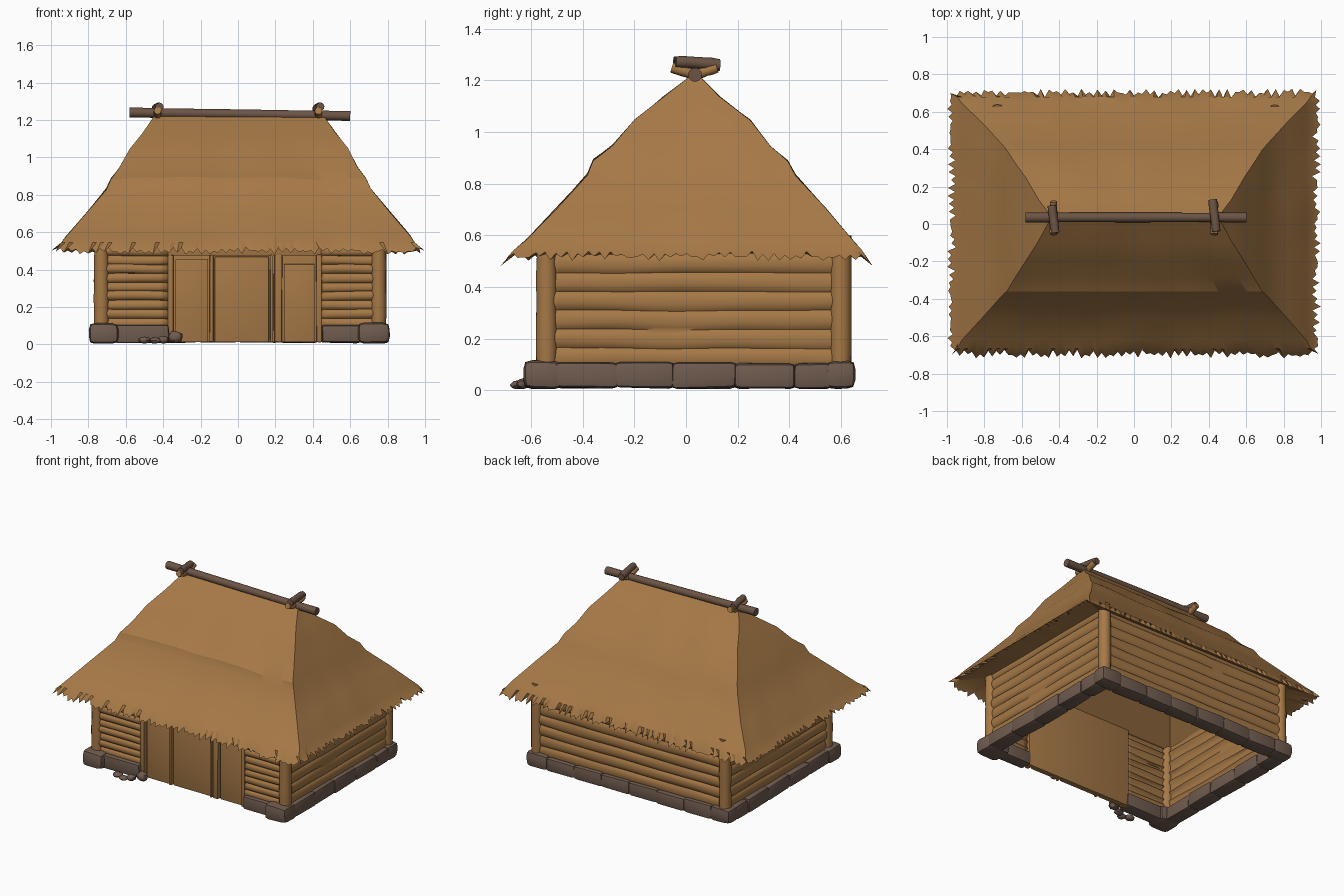
import bpy, bmesh, math, random
from mathutils import Vector, noise

if "Cube" in bpy.data.objects:
    bpy.data.objects.remove(bpy.data.objects["Cube"])
random.seed(4)

def mat(name, c):
    m = bpy.data.materials.new(name)
    m.diffuse_color = (*c, 1)
    m.use_nodes = True
    m.node_tree.nodes["Principled BSDF"].inputs["Base Color"].default_value = m.diffuse_color
    return m
STRAW = mat("straw_and_timber_brown", (0.38, 0.19, 0.062))
STONE = mat("grey_brown_stone", (0.16, 0.105, 0.078))
POLE = mat("weathered_pole", (0.15, 0.09, 0.06))

def finish(bm, name, m, angle=35):
    bmesh.ops.recalc_face_normals(bm, faces=bm.faces[:])
    me = bpy.data.meshes.new(name)
    bm.to_mesh(me)
    bm.free()
    ob = bpy.data.objects.new(name, me)
    bpy.context.collection.objects.link(ob)
    me.materials.append(m)
    bpy.ops.object.select_all(action='DESELECT')
    ob.select_set(True)
    bpy.context.view_layer.objects.active = ob
    bpy.ops.object.shade_smooth_by_angle(angle=math.radians(angle))
    return ob

def block(name, x0, x1, y0, y1, z0, z1, m, bev=0.008, jit=0.0):
    bm = bmesh.new()
    bmesh.ops.create_cube(bm, size=1)
    for v in bm.verts:
        v.co = Vector(((x0 + x1) / 2 + v.co.x * (x1 - x0), (y0 + y1) / 2 + v.co.y * (y1 - y0),
                       (z0 + z1) / 2 + v.co.z * (z1 - z0)))
        v.co += Vector([random.uniform(-jit, jit) for _ in range(3)])
    bmesh.ops.bevel(bm, geom=bm.edges[:], offset=bev, segments=2, profile=0.6, affect='EDGES')
    return finish(bm, name, m)

def stick(name, a, b, r, m, wob=0.0):
    # rough round timber from a to b
    a, b = Vector(a), Vector(b)
    q = (b - a).to_track_quat('Z', 'Y')
    bm = bmesh.new()
    n, rings = 12, []
    for i in range(7):
        c = a.lerp(b, i / 6) + Vector((0, random.uniform(-wob, wob), random.uniform(-wob, wob)))
        rr = r * random.uniform(0.93, 1.05)
        rings.append([bm.verts.new(c + q @ Vector((rr * math.cos(k * math.tau / n), rr * math.sin(k * math.tau / n), 0)))
                      for k in range(n)])
    for p, o in zip(rings, rings[1:]):
        for k in range(n):
            bm.faces.new((p[k], p[(k + 1) % n], o[(k + 1) % n], o[k]))
    bm.faces.new(rings[0])
    bm.faces.new(rings[-1])
    return finish(bm, name, m)

# ---- thatched hip roof: rectangular rings from ridge down to fringe, then underside
NX, NY = 90, 66
def ring_points(x0, x1, y0, y1, z):
    pts = [(x0 + (x1 - x0) * i / NX, y0, z, 0, -1) for i in range(NX)]
    pts += [(x1, y0 + (y1 - y0) * i / NY, z, 1, 0) for i in range(NY)]
    pts += [(x1 - (x1 - x0) * i / NX, y1, z, 0, 1) for i in range(NX)]
    pts += [(x0, y1 - (y1 - y0) * i / NY, z, -1, 0) for i in range(NY)]
    return pts
RINGS = [  # x0, x1, y0, y1, z, kind
    (-.45, .46, .02, .05, 1.22, 0), (-.51, .52, -.09, .13, 1.135, 1), (-.58, .59, -.20, .25, 1.045, 1),
    (-.635, .64, -.285, .325, .945, 1), (-.68, .685, -.36, .395, .885, 1), (-.705, .71, -.382, .425, .83, 1),
    (-.81, .815, -.50, .54, .705, 1), (-.92, .92, -.62, .645, .58, 1), (-.945, .945, -.665, .68, .545, 0),
    (-.975, .975, -.695, .70, .512, 2),
    (-.93, .93, -.655, .665, .53, 0), (-.74, .75, -.52, .56, .565, 0), (-.45, .45, -.17, .22, .90, 0)]
bm = bmesh.new()
loops = []
for x0, x1, y0, y1, z, kind in RINGS:
    loop = []
    for i, (x, y, zz, nx, ny) in enumerate(ring_points(x0, x1, y0, y1, z)):
        if kind == 1:    # soft unevenness of the straw
            zz += 0.012 * noise.noise(Vector((x * 4, y * 4, z * 3)))
        if kind == 2:    # ragged fringe
            t = random.uniform(-.025, .008) if i % 2 else random.uniform(0, .024)
            x, y, zz = x + nx * t, y + ny * t, zz - t * .8 - (.012 if ny else -.008)
        loop.append(bm.verts.new((x, y, zz)))
    loops.append(loop)
N = len(loops[0])
for a, b in zip(loops, loops[1:]):
    for i in range(N):
        bm.faces.new((a[i], a[(i + 1) % N], b[(i + 1) % N], b[i]))
bm.faces.new(loops[0])
bm.faces.new(loops[-1])
finish(bm, "thatched_roof", STRAW, 28)

# ---- ridge pole and crossing sticks
stick("ridge_pole", (-.58, .035, 1.24), (.60, .035, 1.222), .026, POLE)
for x, yf, yb in ((-.43, -.05, .10), (.43, -.04, .13)):
    stick("ridge_stick", (x + .01, yf, 1.27), (x - .01, yb, 1.262), .023, POLE, .003)
    stick("ridge_fork_front", (x, -.055, 1.25), (x, .035, 1.222), .02, STRAW)
    stick("ridge_fork_back", (x, .12, 1.25), (x, .035, 1.222), .02, STRAW)

# ---- walls of stacked boards
def board_wall(name, a, b, n, z0, z1, courses, depth):
    a, b, n = Vector((*a, 0)), Vector((*b, 0)), Vector((*n, 0))
    bm = bmesh.new()
    cols, rows = max(6, int((b - a).length / .04)), courses * 5
    grid = []
    for r in range(rows + 1):
        f = r / rows
        row = []
        for c in range(cols + 1):
            p = a.lerp(b, c / cols)
            w = noise.noise(Vector((p.x * 3, p.y * 3, (r // 5) * 1.7)))
            bulge = depth * math.sin(math.pi * (r % 5) / 5) ** .6 if r % 5 else 0
            p = p + n * (bulge * (1 + .5 * w))
            p.z = z0 + (z1 - z0) * f + (.008 * w if 0 < r < rows else 0)
            row.append(bm.verts.new(p))
        grid.append(row)
    for r in range(rows):
        for c in range(cols):
            bm.faces.new((grid[r][c], grid[r][c + 1], grid[r + 1][c + 1], grid[r + 1][c]))
    ob = finish(bm, name, STRAW, 50)
    s = ob.modifiers.new("thickness", 'SOLIDIFY')
    s.thickness, s.offset = .025, 0
board_wall("right_wall", (.75, -.53), (.75, .60), (1, 0), .09, .60, 7, .012)
board_wall("left_wall", (-.73, -.53), (-.73, .60), (-1, 0), .09, .60, 7, .012)
board_wall("back_wall", (-.73, .60), (.75, .60), (0, 1), .09, .60, 7, .012)
board_wall("front_wall_left", (-.73, -.535), (-.375, -.535), (0, -1), .09, .57, 10, .016)
board_wall("front_wall_right", (.445, -.535), (.75, -.535), (0, -1), .09, .57, 10, .016)

# ---- corner posts
for x in (-.73, .752):
    for y in (-.54, .60):
        stick("corner_post", (x, y, .08), (x, y, .60), .04, STRAW)

# ---- door front: backing, panels and upright frames
block("door_backing", -.385, .455, -.535, -.51, .012, .58, STRAW, .004)
for x0, x1, z1 in ((-.335, -.16, .455), (-.125, .165, .47), (.245, .41, .43)):
    block("door_panel", x0, x1, -.55, -.53, .012, z1, STRAW, .006)
for x0, x1 in ((-.375, -.345), (-.152, -.132), (.172, .188), (.195, .235), (.418, .45)):
    block("door_upright", x0, x1, -.565, -.52, .012, .48, STRAW, .008, .002)
block("door_lintel", -.385, .455, -.558, -.52, .475, .56, STRAW, .008)

# ---- stone footing, corner blocks larger than the runs between
for sx, xa, xb in ((-1, -.79, -.68), (1, .70, .805)):
    cuts = [-.50, -.27, -.05, .19, .42, .56]
    for y0, y1 in zip(cuts, cuts[1:]):
        block("side_footing_stone", xa, xb, y0 - .004, y1 + .004, .008, .106, STONE, .022, .005)
for y0, y1 in ((-.63, -.48), (.54, .655)):
    block("corner_stone_left", -.797, -.64, y0, y1, .006, .115, STONE, .035, .004)
    block("corner_stone_right", .64, .81, y0, y1, .006, .115, STONE, .035, .004)
xs = [-.65 + 1.3 * i / 6 for i in range(7)]
for x0, x1 in zip(xs, xs[1:]):
    block("back_footing_stone", x0 - .004, x1 + .004, .545, .65, .008, .106, STONE, .022, .005)
block("front_footing_left", -.66, -.37, -.59, -.50, .01, .105, STONE, .015, .003)
block("front_footing_right", .45, .66, -.59, -.50, .01, .105, STONE, .015, .003)

# ---- loose stones by the door
for x, y, r, h in ((-.50, -.64, .036, .018), (-.445, -.655, .032, .016), (-.40, -.63, .034, .02), (-.335, -.60, .038, .034)):
    bm = bmesh.new()
    bmesh.ops.create_icosphere(bm, subdivisions=2, radius=1)
    for v in bm.verts:
        v.co *= 1 + .2 * noise.noise(v.co * 1.5 + Vector((x * 30, 0, 0)))
        v.co = Vector((x + v.co.x * r, y + v.co.y * r * .8, max(.004, .005 + h + v.co.z * h)))
    finish(bm, "loose_stone", STONE)
